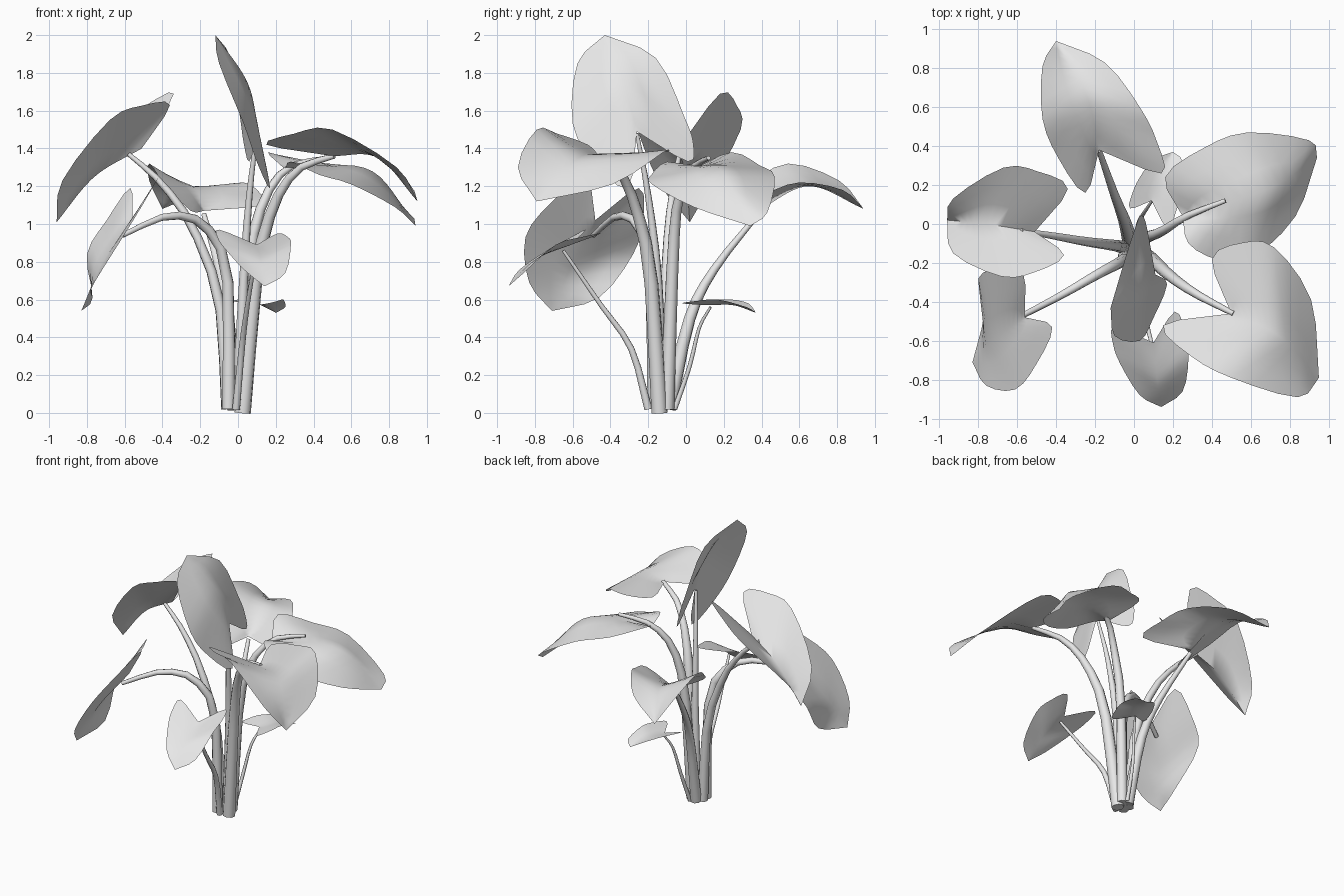
import bpy
import bmesh
from mathutils import Vector

cube = bpy.data.objects.get("Cube")
if cube:
    bpy.data.objects.remove(cube, do_unlink=True)

# One pale grey for the whole plant
grey = bpy.data.materials.new("pale_grey")
grey.use_nodes = True
colour = (0.8, 0.8, 0.8, 1.0)
grey.diffuse_color = colour
grey.node_tree.nodes["Principled BSDF"].inputs["Base Color"].default_value = colour


def smooth_path(points, steps):
    """Catmull-Rom samples through the points, ends included."""
    pts = [Vector(p) for p in points]
    ext = [2 * pts[0] - pts[1]] + pts + [2 * pts[-1] - pts[-2]]
    spans = len(pts) - 1
    out = []
    for i in range(steps + 1):
        s = i / steps * spans
        k = min(int(s), spans - 1)
        t = s - k
        a, b, c, d = ext[k:k + 4]
        out.append(0.5 * (2 * b + (c - a) * t
                          + (2 * a - 5 * b + 4 * c - d) * t * t
                          + (3 * b - a - 3 * c + d) * t ** 3))
    return out


def finish(obj, angle):
    bpy.ops.object.select_all(action="DESELECT")
    obj.select_set(True)
    bpy.context.view_layer.objects.active = obj
    if obj.type == "CURVE":
        bpy.ops.object.convert(target="MESH")
        obj = bpy.context.object
    bpy.ops.object.shade_smooth_by_angle(angle=angle)


def make_leaf(name, notch, rib, tip, sides, rows=15, columns=3):
    """Heart-shaped sheet: each half spans from the midrib to its own edge.
    Each side gives its rear lobe, its widest point and its shoulder near the tip."""
    notch, rib, tip = Vector(notch), Vector(rib), Vector(tip)
    midrib = smooth_path([notch, rib, tip], rows)
    bm = bmesh.new()
    for side in sides:
        lobe, wide, shoulder = (Vector(p) for p in side)
        flank = (lobe + wide) / 2 + (wide - rib) * 0.12
        edge = smooth_path([notch, lobe, flank, wide, shoulder, tip], rows)
        grid = [[bm.verts.new(m.lerp(e, j / columns)) for j in range(columns + 1)]
                for m, e in zip(midrib, edge)]
        for low, high in zip(grid, grid[1:]):
            for j in range(columns):
                bm.faces.new((low[j], low[j + 1], high[j + 1], high[j]))
    bmesh.ops.remove_doubles(bm, verts=bm.verts, dist=0.001)
    bmesh.ops.recalc_face_normals(bm, faces=bm.faces)
    bm.normal_update()
    # Upper side faces the sky
    if sum(f.normal.z * f.calc_area() for f in bm.faces) < 0:
        bmesh.ops.reverse_faces(bm, faces=bm.faces)
    mesh = bpy.data.meshes.new(name)
    bm.to_mesh(mesh)
    bm.free()
    mesh.materials.append(grey)
    obj = bpy.data.objects.new(name, mesh)
    bpy.context.collection.objects.link(obj)
    finish(obj, 1.2)


def make_stalk(name, thick, thin, points):
    """Tapered round stalk along a path."""
    path = smooth_path(points, 9)
    curve = bpy.data.curves.new(name, "CURVE")
    curve.dimensions = "3D"
    curve.bevel_depth = 1
    curve.bevel_resolution = 2
    curve.use_fill_caps = True
    spline = curve.splines.new("POLY")
    spline.points.add(len(path) - 1)
    for i, (point, p) in enumerate(zip(spline.points, path)):
        point.co = (*p, 1)
        point.radius = thick + (thin - thick) * i / (len(path) - 1)
    curve.materials.append(grey)
    obj = bpy.data.objects.new(name, curve)
    bpy.context.collection.objects.link(obj)
    finish(obj, 0.9)


# Leaves
make_leaf("back_leaf", (-.18, .38, 1.07), (-.24, .65, 1.2), (-.4, .94, 1.08),
          [((-.25, .16, 1.07), (-.47, .54, 1.32), (-.47, .81, 1.23)),
           ((.14, .26, 1.1), (.03, .6, 1.22), (-.15, .83, 1.18))])
make_leaf("side_leaf", (-.51, -.04, 1.4), (-.76, 0, 1.25), (-.96, .02, 1.01),
          [((-.36, -.16, 1.63), (-.68, -.27, 1.55), (-.93, -.15, 1.23)),
           ((-.34, .18, 1.69), (-.67, .29, 1.5), (-.93, .13, 1.2))])
make_leaf("drooping_leaf", (-.56, -.48, 1.02), (-.72, -.6, .79), (-.83, -.71, .54),
          [((-.57, -.25, 1.19), (-.8, -.28, .84), (-.77, -.46, .61)),
           ((-.42, -.53, 1.25), (-.61, -.85, .93), (-.76, -.83, .69))])
make_leaf("upright_leaf", (.11, -.26, 1.49), (.05, -.33, 1.75), (-.12, -.43, 2),
          [((.17, -.31, 1.19), (.03, -.6, 1.53), (-.1, -.575, 1.85)),
           ((.06, .01, 1.33), (.01, -.01, 1.57), (-.04, -.16, 1.88))])
make_leaf("front_corner_leaf", (.5, -.46, 1.36), (.74, -.57, 1.35), (.95, -.79, 1.12),
          [((.15, -.52, 1.42), (.5, -.79, 1.5), (.84, -.89, 1.3)),
           ((.4, -.18, 1.38), (.72, -.12, 1.38), (.91, -.39, 1.21))])
make_leaf("back_corner_leaf", (.25, .04, 1.29), (.69, .18, 1.29), (.94, .34, .99),
          [((.16, .24, 1.38), (.58, .47, 1.25), (.9, .43, 1.06)),
           ((.28, -.1, 1.33), (.6, -.18, 1.21), (.83, .04, 1.09))])
make_leaf("low_front_leaf", (.1, -.61, .89), (.12, -.8, .81), (.14, -.94, .67),
          [((-.1, -.53, .97), (-.07, -.72, .87), (.03, -.88, .76)),
           ((.21, -.45, .95), (.28, -.69, .89), (.25, -.86, .74))])
make_leaf("low_back_leaf", (.09, .12, .57), (.14, .25, .57), (.2, .37, .53),
          [((-.02, .08, .59), (.03, .24, .6), (.1, .33, .58)),
           ((.17, -.02, .58), (.24, .17, .6), (.25, .32, .56))])

# Stalks
make_stalk("back_stalk", .04, .014,
           [(-.02, -.09, .02), (-.05, .02, .5), (-.1, .15, .76), (-.18, .38, 1.05)])
make_stalk("side_stalk", .035, .012,
           [(-.055, -.12, .02), (-.1, -.11, .6), (-.25, -.09, 1), (-.42, -.06, 1.23),
            (-.58, -.035, 1.37)])
make_stalk("drooping_stalk", .036, .014,
           [(-.05, -.17, .02), (-.06, -.19, .75), (-.19, -.26, 1), (-.38, -.37, 1.04),
            (-.61, -.49, .94)])
make_stalk("upright_stalk", .033, .01,
           [(0, -.13, .02), (.03, -.15, .7), (.06, -.2, 1.15), (.1, -.26, 1.48)])
make_stalk("front_corner_stalk", .044, .014,
           [(.025, -.14, 0), (.1, -.19, .75), (.19, -.27, 1.1), (.32, -.36, 1.29),
            (.51, -.46, 1.36)])
make_stalk("back_corner_stalk", .038, .012,
           [(.02, -.1, .02), (.06, -.07, .8), (.14, -.04, 1.13), (.27, .04, 1.3),
            (.47, .12, 1.35)])
make_stalk("low_front_stalk", .022, .009,
           [(-.01, -.2, .02), (.02, -.29, .34), (.05, -.45, .57), (.1, -.65, .86)])
make_stalk("low_back_stalk", .014, .007,
           [(.01, -.06, .02), (.03, .02, .25), (.06, .07, .45), (.1, .13, .56)])
